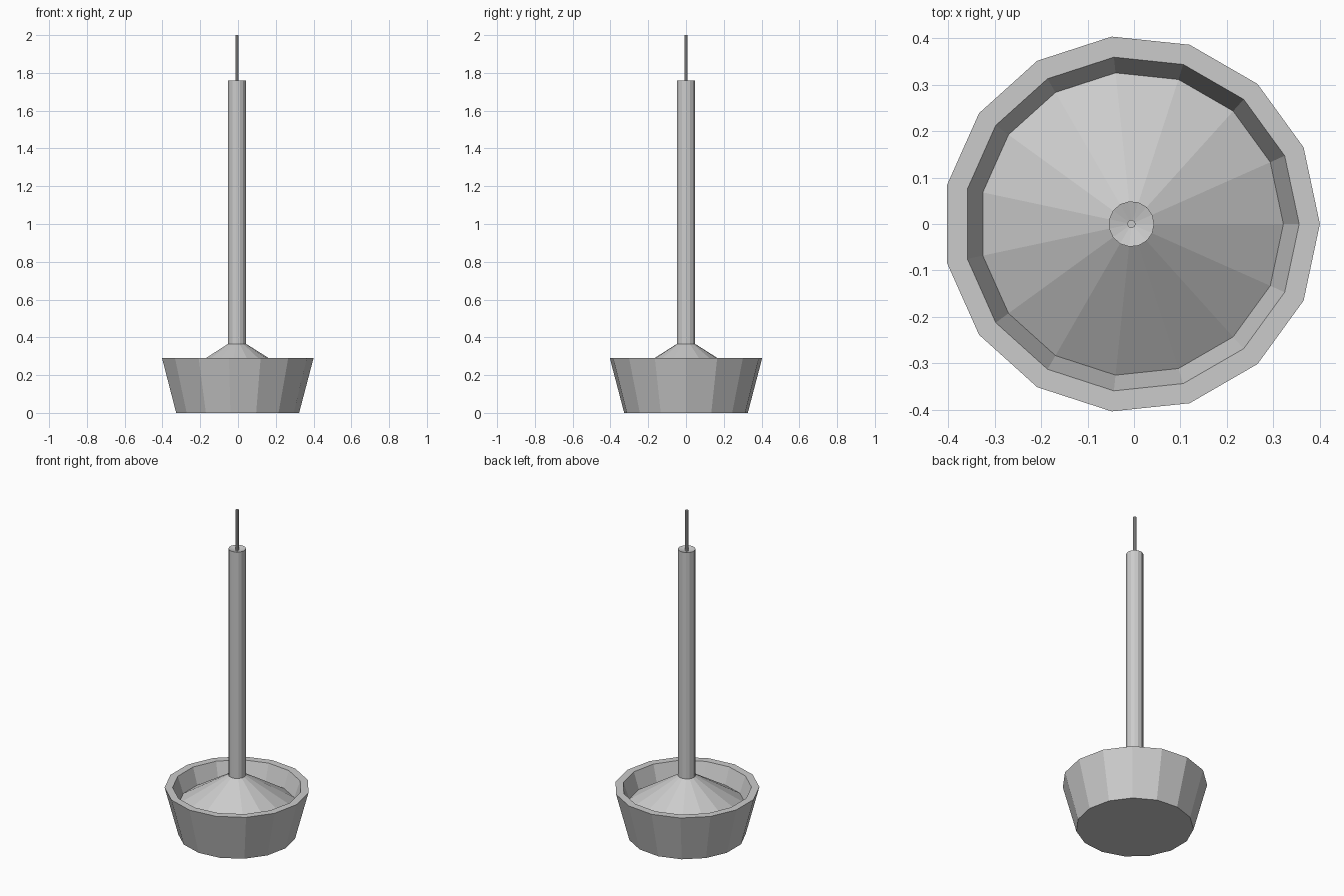
import bpy
from math import cos, sin, pi

if "Cube" in bpy.data.objects:
    bpy.data.objects.remove(bpy.data.objects["Cube"])

CX = -0.0055  # odd-sided rings sit slightly off centre so the bounds are centred


def lathe(name, profile, sides):
    """Revolve (radius, z) points; a radius of 0 makes a single pole vertex."""
    verts, faces, rings = [], [], []
    for r, z in profile:
        start = len(verts)
        n = sides if r > 0 else 1
        for i in range(n):
            a = 2 * pi * i / sides
            verts.append((CX + r * cos(a), r * sin(a), z))
        rings.append([start + i % n for i in range(sides)])
    for lo, hi in zip(rings, rings[1:]):
        for i in range(sides):
            j = (i + 1) % sides
            quad = [lo[i], lo[j], hi[j], hi[i]]
            faces.append(list(dict.fromkeys(quad)))
    mesh = bpy.data.meshes.new(name)
    mesh.from_pydata(verts, [], faces)
    obj = bpy.data.objects.new(name, mesh)
    bpy.context.collection.objects.link(obj)
    return obj


# Tapered dish with a flat rim and sloped inner wall
lathe("dish", [(0, 0), (0.329, 0), (0.4055, 0.29), (0.361, 0.29), (0.327, 0.19)], 15)

# Shallow cone filling the dish, rising to the column
lathe("dish_cone", [(0.327, 0.19), (0.049, 0.365)], 15)

# Tall column with a slightly hollowed top
lathe("column", [(0.049, 0.365), (0.049, 1.76), (0, 1.747)], 15)

# Thin wick
lathe("wick", [(0.009, 1.745), (0.009, 2.0), (0, 2.0)], 10)
